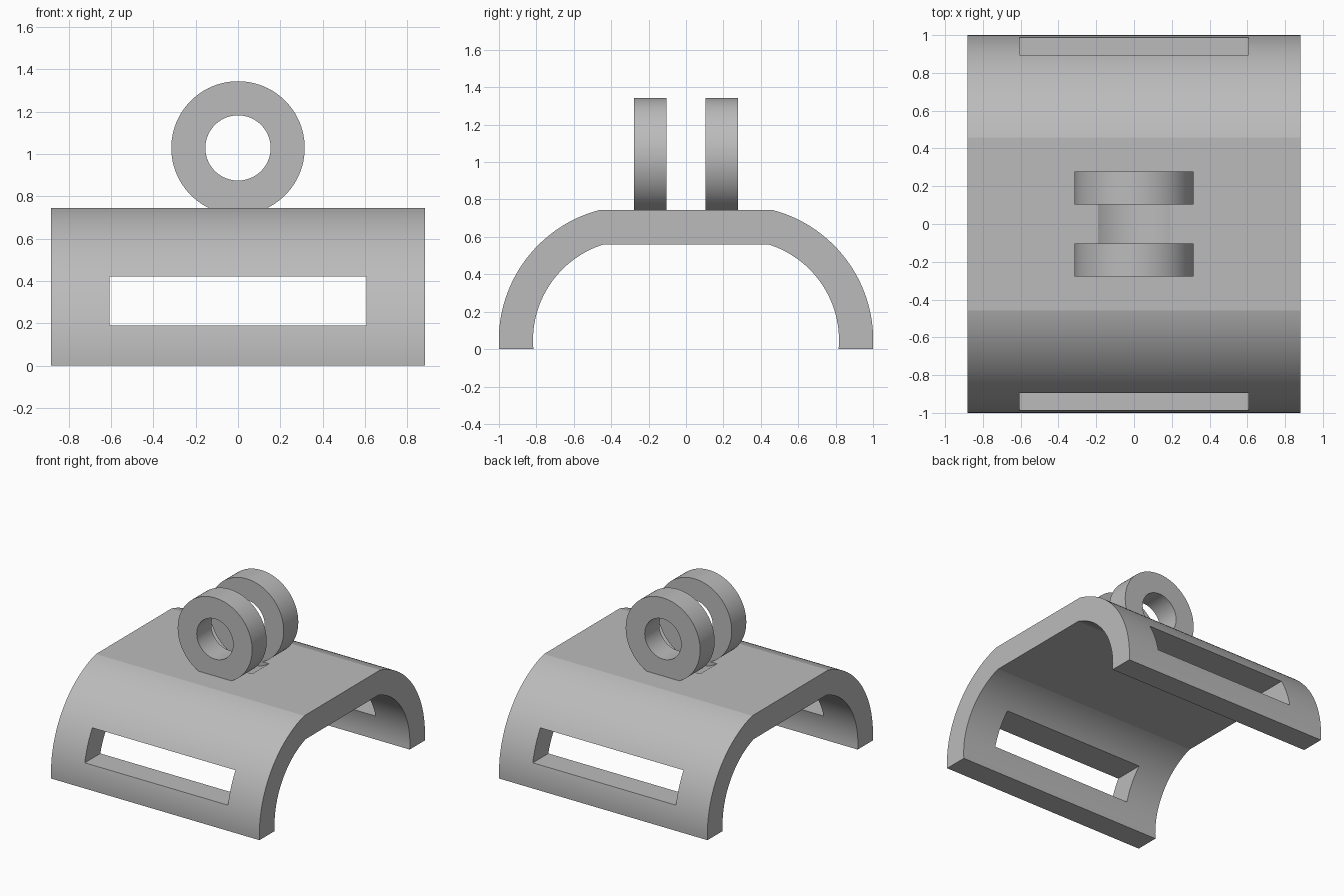
import bpy, bmesh
from math import radians, cos, sin, asin, acos, sqrt, tau

cube = bpy.data.objects.get("Cube")
if cube:
    bpy.data.objects.remove(cube, do_unlink=True)

grey = bpy.data.materials.new("plain grey")
grey.use_nodes = True
colour = (0.5, 0.5, 0.5, 1)
grey.diffuse_color = colour
grey.node_tree.nodes["Principled BSDF"].inputs["Base Color"].default_value = colour

HALF_WIDTH = 0.882
ARC_Y, ARC_Z = 0.281, 0.047     # centre shared by the inner and outer bends
PIN_Z = 1.028                   # height of the ring axis


def make_object(name, bm):
    bmesh.ops.recalc_face_normals(bm, faces=bm.faces)
    mesh = bpy.data.meshes.new(name)
    bm.to_mesh(mesh)
    bm.free()
    mesh.materials.append(grey)
    obj = bpy.data.objects.new(name, mesh)
    bpy.context.collection.objects.link(obj)
    return obj


def extrude(name, points, offset):
    """Prism from a closed outline of 3D points."""
    bm = bmesh.new()
    face = bm.faces.new([bm.verts.new(p) for p in points])
    top = bmesh.ops.extrude_face_region(bm, geom=[face])["geom"]
    verts = [v for v in top if isinstance(v, bmesh.types.BMVert)]
    bmesh.ops.translate(bm, verts=verts, vec=offset)
    return make_object(name, bm)


def circle(radius, y, count=96):
    return [(radius * cos(tau * i / count), y, PIN_Z + radius * sin(tau * i / count))
            for i in range(count)]


def bend(radius, top, steps=32):
    """Quarter-like arc from the foot up to the flat top."""
    a0, a1 = asin(-ARC_Z / radius), asin((top - ARC_Z) / radius)
    angles = [a0 + (a1 - a0) * i / steps for i in range(steps + 1)]
    return [(ARC_Y + radius * cos(a), ARC_Z + radius * sin(a)) for a in angles]


def cut(obj, cutter):
    mod = obj.modifiers.new("cut", 'BOOLEAN')
    mod.operation, mod.solver, mod.object = 'DIFFERENCE', 'EXACT', cutter
    cutter.hide_render = True


def finish(obj, cutters):
    """Bake the cuts, drop the cutters and smooth the curved faces."""
    for cutter in cutters:
        cut(obj, cutter)
    graph = bpy.context.evaluated_depsgraph_get()
    mesh = bpy.data.meshes.new_from_object(obj.evaluated_get(graph))
    obj.modifiers.clear()
    obj.data = mesh
    for cutter in cutters:
        bpy.data.objects.remove(cutter, do_unlink=True)
    for poly in mesh.polygons:
        poly.use_smooth = True
    mesh.set_sharp_from_angle(angle=radians(10))


# Arched saddle plate: mirrored outer and inner bends joined by flat tops
outer, inner = bend(0.72, 0.745), bend(0.537, 0.56)
outline = outer + [(-y, z) for y, z in reversed(outer)]
outline += [(-y, z) for y, z in inner] + list(reversed(inner))
saddle = extrude("saddle_plate", [(-HALF_WIDTH, y, z) for y, z in outline],
                 (2 * HALF_WIDTH, 0, 0))

# Strap slots through both legs, and the clearance groove between the rings
slots = extrude("slot_cutter", [(x, -1.2, z) for x, z in
                ((-0.606, 0.189), (0.606, 0.189), (0.606, 0.422), (-0.606, 0.422))],
                (0, 2.4, 0))
groove = extrude("groove_cutter", circle(0.342, -0.102), (0, 0.204, 0))
finish(saddle, [slots, groove])

# Pair of upright rings
for name, y in (("front_ring", -0.279), ("back_ring", 0.103)):
    ring = extrude(name, circle(0.315, y), (0, 0.176, 0))
    hole = extrude("hole_cutter", circle(0.154, y - 0.1), (0, 0.376, 0))
    finish(ring, [hole])
